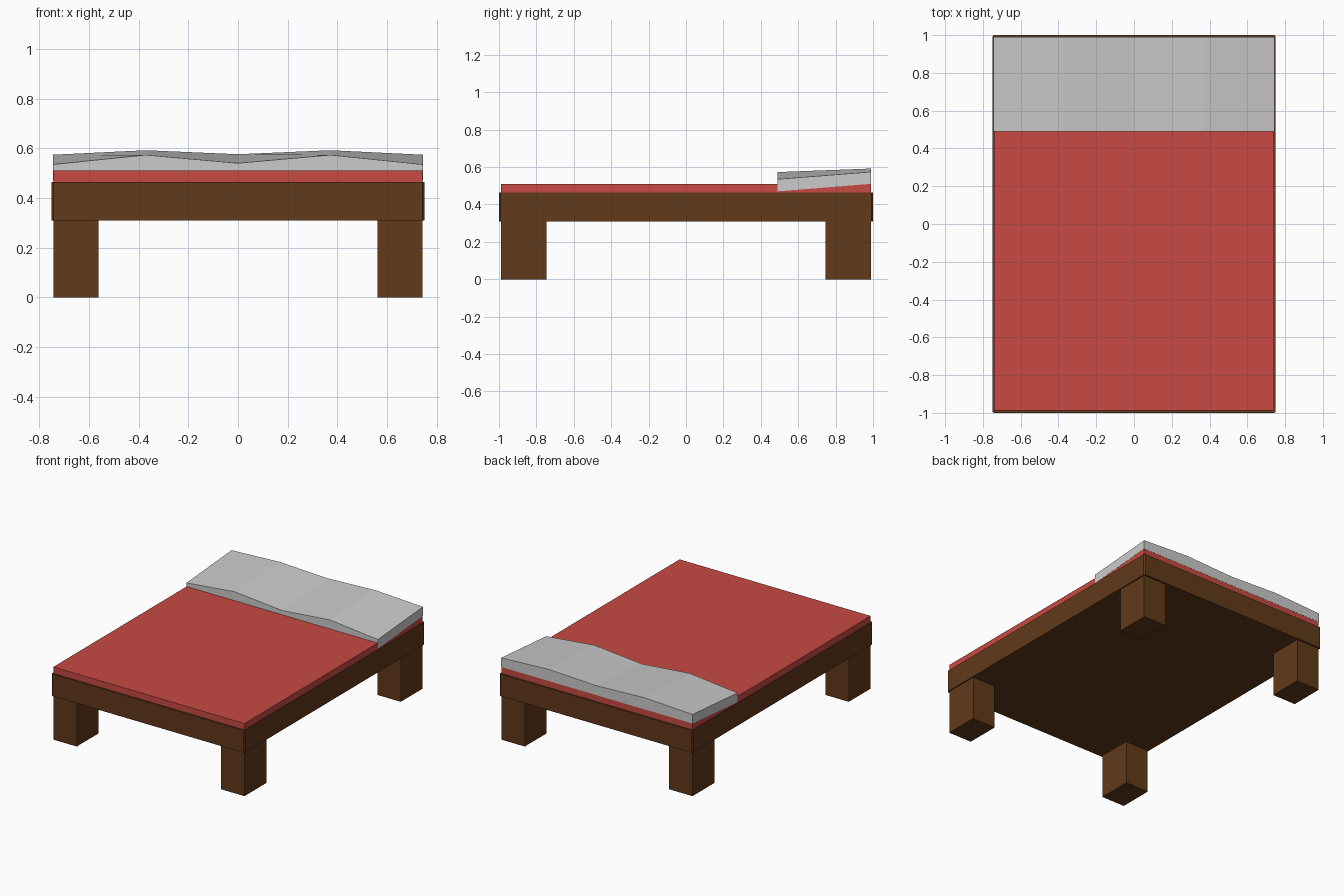
import bpy, bmesh

if "Cube" in bpy.data.objects:
    bpy.data.objects.remove(bpy.data.objects["Cube"])


def material(name, rgb):
    m = bpy.data.materials.new(name)
    m.diffuse_color = (*rgb, 1)
    m.use_nodes = True
    m.node_tree.nodes["Principled BSDF"].inputs["Base Color"].default_value = m.diffuse_color
    return m


def finish(name, bm, mat=None):
    bmesh.ops.recalc_face_normals(bm, faces=bm.faces)
    me = bpy.data.meshes.new(name)
    bm.to_mesh(me)
    bm.free()
    ob = bpy.data.objects.new(name, me)
    bpy.context.collection.objects.link(ob)
    if mat:
        me.materials.append(mat)
    return ob


def box(name, lo, hi, mat, chamfer=0):
    bm = bmesh.new()
    bmesh.ops.create_cube(bm, size=1)
    for v in bm.verts:
        v.co = [(a + b) / 2 + c * (b - a) for a, b, c in zip(lo, hi, v.co)]
    if chamfer:
        upright = [e for e in bm.edges
                   if abs(e.verts[0].co.z - e.verts[1].co.z) > 0.01]
        bmesh.ops.bevel(bm, geom=upright, offset=chamfer, segments=1, affect='EDGES')
    return finish(name, bm, mat)


wood = material("wood", (0.12, 0.041, 0.01))
red = material("red_cloth", (0.58, 0.067, 0.055))

# Solid frame with slightly chamfered corners
box("frame", (-0.75, -1, 0.31), (0.75, 1, 0.465), wood, 0.008)

# Four legs
for sx, side in ((-1, "left"), (1, "right")):
    for sy, end in ((-1, "front"), (1, "back")):
        xs = sorted((sx * 0.56, sx * 0.742))
        ys = sorted((sy * 0.745, sy * 0.988))
        box(f"{end}_{side}_leg", (xs[0], ys[0], 0), (xs[1], ys[1], 0.31), wood)

# Mattress
box("mattress", (-0.742, -0.988, 0.465), (0.742, 0.988, 0.51), red)

# Wavy pillow, sunk at a slope into the mattress
W, Y0, Y1 = 0.743, 0.49, 0.989
front_z = (0.535, 0.573, 0.54, 0.573, 0.535)
back_z = (0.574, 0.592, 0.576, 0.592, 0.574)
bm = bmesh.new()
rings = []
for i, (zf, zb) in enumerate(zip(front_z, back_z)):
    x = -W + i * W / 2
    section = ((Y0, 0.47), (Y1, 0.51), (Y1, zb), (Y0, zf))
    rings.append([bm.verts.new((x, y, z)) for y, z in section])
for a, b in zip(rings, rings[1:]):
    for k in range(4):
        n = (k + 1) % 4
        bm.faces.new((a[k], a[n], b[n], b[k]))
bm.faces.new(rings[0])
bm.faces.new(rings[-1])
finish("pillow", bm)
